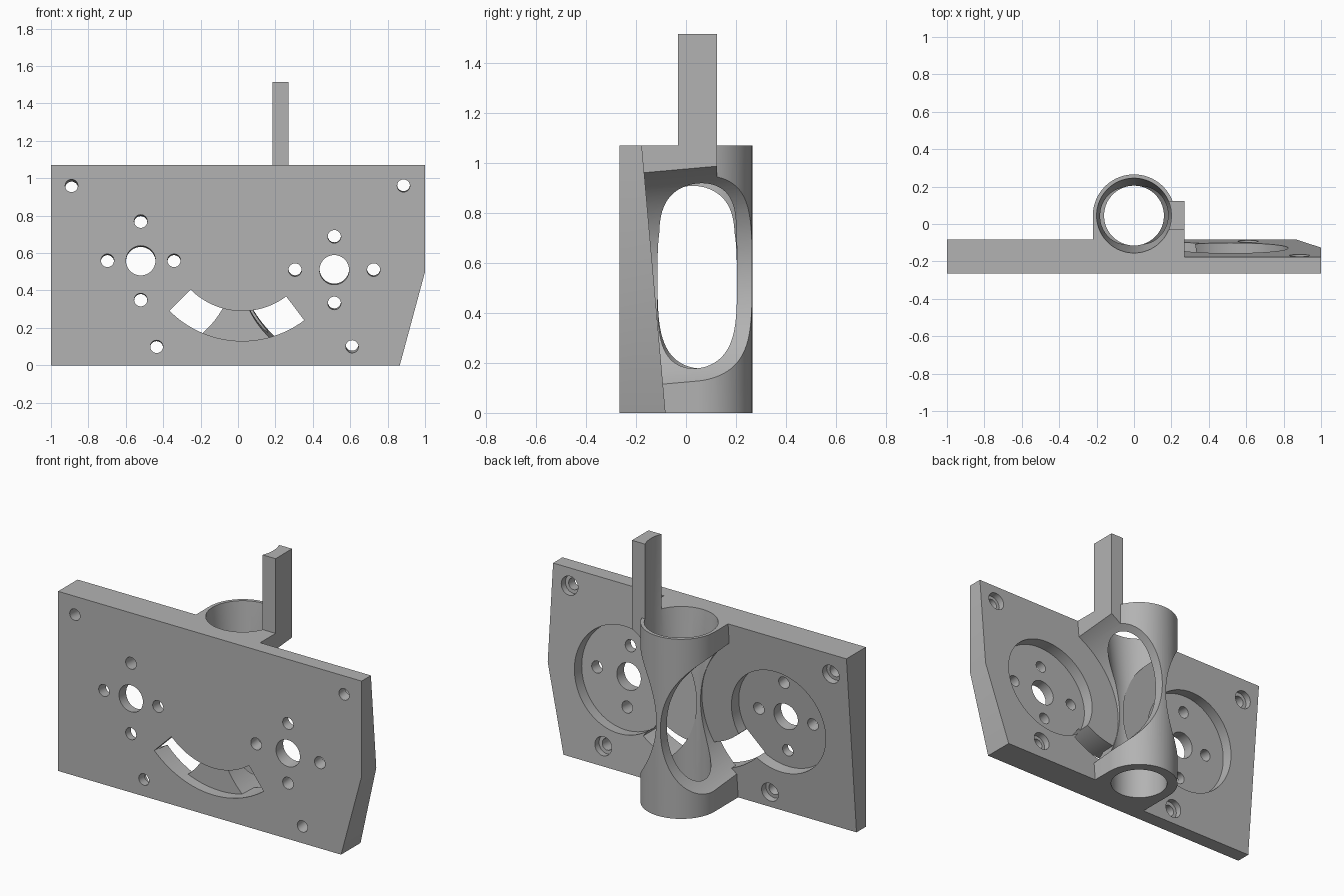
import bpy, bmesh, math
from mathutils import Vector, Matrix

cube = bpy.data.objects.get("Cube")
if cube:
    bpy.data.objects.remove(cube, do_unlink=True)

H = 1.07          # plate height
FRONT = -0.265    # front face
THIN, THICK = 0.088, 0.183
SLOPE = (THICK - THIN) / H
TUBE_Y, TUBE_R, BORE_R = 0.045, 0.22, 0.16

grey = bpy.data.materials.new("mid_grey")
grey.use_nodes = True
grey.diffuse_color = (0.45, 0.45, 0.45, 1)
grey.node_tree.nodes["Principled BSDF"].inputs["Base Color"].default_value = (0.45, 0.45, 0.45, 1)


def make(name, bm):
    bmesh.ops.recalc_face_normals(bm, faces=bm.faces)
    mesh = bpy.data.meshes.new(name)
    bm.to_mesh(mesh)
    bm.free()
    mesh.materials.append(grey)
    obj = bpy.data.objects.new(name, mesh)
    bpy.context.collection.objects.link(obj)
    return obj


def prism(name, outline, front, back):
    """Outline in x, z; back(z) gives the rear y."""
    bm = bmesh.new()
    a = [bm.verts.new((x, front, z)) for x, z in outline]
    b = [bm.verts.new((x, back(z), z)) for x, z in outline]
    bm.faces.new(a)
    bm.faces.new(b)
    n = len(a)
    for i in range(n):
        j = (i + 1) % n
        bm.faces.new((a[i], a[j], b[j], b[i]))
    return make(name, bm)


def box(name, lo, hi):
    return prism(name, [(lo[0], lo[2]), (hi[0], lo[2]), (hi[0], hi[2]), (lo[0], hi[2])],
                 lo[1], lambda z: hi[1])


def lathe(name, profile, n=96):
    """Solid of stacked rings about the tube axis."""
    bm = bmesh.new()
    rings = [[bm.verts.new((r * math.cos(2 * math.pi * i / n),
                            TUBE_Y + r * math.sin(2 * math.pi * i / n), z))
              for i in range(n)] for r, z in profile]
    for lo, hi in zip(rings, rings[1:]):
        for i in range(n):
            j = (i + 1) % n
            bm.faces.new((lo[i], lo[j], hi[j], hi[i]))
    bm.faces.new(rings[0])
    bm.faces.new(rings[-1])
    return make(name, bm)


def drill(x, z, r, t0, t1, n=48):
    """Cylinder square to the sloping rear face, t measured from the front."""
    axis = Vector((0, 1, SLOPE if x > 0 else -SLOPE)).normalized()
    mat = Matrix.Translation(Vector((x, FRONT, z)) + axis * (t0 + t1) / 2)
    mat = mat @ axis.to_track_quat('Z', 'Y').to_matrix().to_4x4()
    bm = bmesh.new()
    bmesh.ops.create_cone(bm, cap_ends=True, segments=n, radius1=r, radius2=r,
                          depth=t1 - t0, matrix=mat)
    return make("drill", bm)


def combine(target, tool, operation):
    mod = target.modifiers.new("combine", 'BOOLEAN')
    mod.operation, mod.solver, mod.object = operation, 'EXACT', tool
    with bpy.context.temp_override(object=target, active_object=target):
        bpy.ops.object.modifier_apply(modifier=mod.name)
    bpy.data.objects.remove(tool, do_unlink=True)


def thickness(x, z):
    return THICK - SLOPE * z if x > 0 else THIN + SLOPE * z


# Plate: two halves that taper in opposite directions
plate = prism("mounting_plate", [(-1, 0), (0, 0), (0, H), (-1, H)],
              FRONT, lambda z: FRONT + thickness(-1, z))
right_half = prism("right_half", [(0, 0), (0.865, 0), (1, 0.5), (1, H), (0, H)],
                   FRONT, lambda z: FRONT + thickness(1, z))
combine(plate, right_half, 'UNION')

# Motor pockets, shaft holes and screw holes
motors = [(-0.52, 0.56, 0.178, 0.21), (0.515, 0.51, 0.21, 0.178)]
for x, z, dx, dz in motors:
    t = thickness(x, z)
    combine(plate, drill(x, z, 0.31, t - 0.07, t + 0.2, 96), 'DIFFERENCE')
    combine(plate, drill(x, z, 0.079, -0.1, 0.4), 'DIFFERENCE')
    for ox, oz in ((dx, 0), (-dx, 0), (0, dz), (0, -dz)):
        combine(plate, drill(x + ox, z + oz, 0.035, -0.1, 0.4, 32), 'DIFFERENCE')

# Counterbored fixing holes
for x, z in ((-0.89, 0.96), (0.885, 0.96), (-0.435, 0.10), (0.61, 0.10)):
    t = thickness(x, z)
    combine(plate, drill(x, z, 0.034, -0.1, 0.4, 32), 'DIFFERENCE')
    combine(plate, drill(x, z, 0.055, t - 0.04, t + 0.1, 32), 'DIFFERENCE')

# Curved slot
steps = 32
angles = [math.radians(225 + 82 * i / steps) for i in range(steps + 1)]
arc = [(0.023 + 0.55 * math.cos(a), 0.68 + 0.55 * math.sin(a)) for a in angles]
arc += [(0.023 + 0.39 * math.cos(a), 0.68 + 0.39 * math.sin(a)) for a in reversed(angles)]
combine(plate, prism("slot", arc, -0.4, lambda z: 0.0), 'DIFFERENCE')

# Tube with its backing block and the upright guide
sleeve = lathe("sleeve", [(TUBE_R, 0), (TUBE_R, H)])
combine(sleeve, box("backing", (-TUBE_R, -0.2, 0), (TUBE_R, TUBE_Y, H)), 'UNION')
combine(sleeve, box("shoulder", (0.05, -0.2, 0.5), (0.27, 0.123, H)), 'UNION')
combine(sleeve, box("guide", (0.1, -0.032, 0.8), (0.27, 0.123, 1.515)), 'UNION')

# Wheel clearances through both sides of the tube
for x, z, dx, dz in motors:
    combine(sleeve, drill(x, z, 0.504, -0.5, 1.0, 160), 'DIFFERENCE')

# Join, then open the funnel-mouthed bore
combine(plate, sleeve, 'UNION')
bore = lathe("bore", [(BORE_R, -0.1), (BORE_R, 0.72), (0.2, H), (0.2, 1.7)])
combine(plate, bore, 'DIFFERENCE')

bpy.ops.object.select_all(action='DESELECT')
plate.select_set(True)
bpy.context.view_layer.objects.active = plate
bpy.ops.object.shade_smooth_by_angle(angle=math.radians(25))
